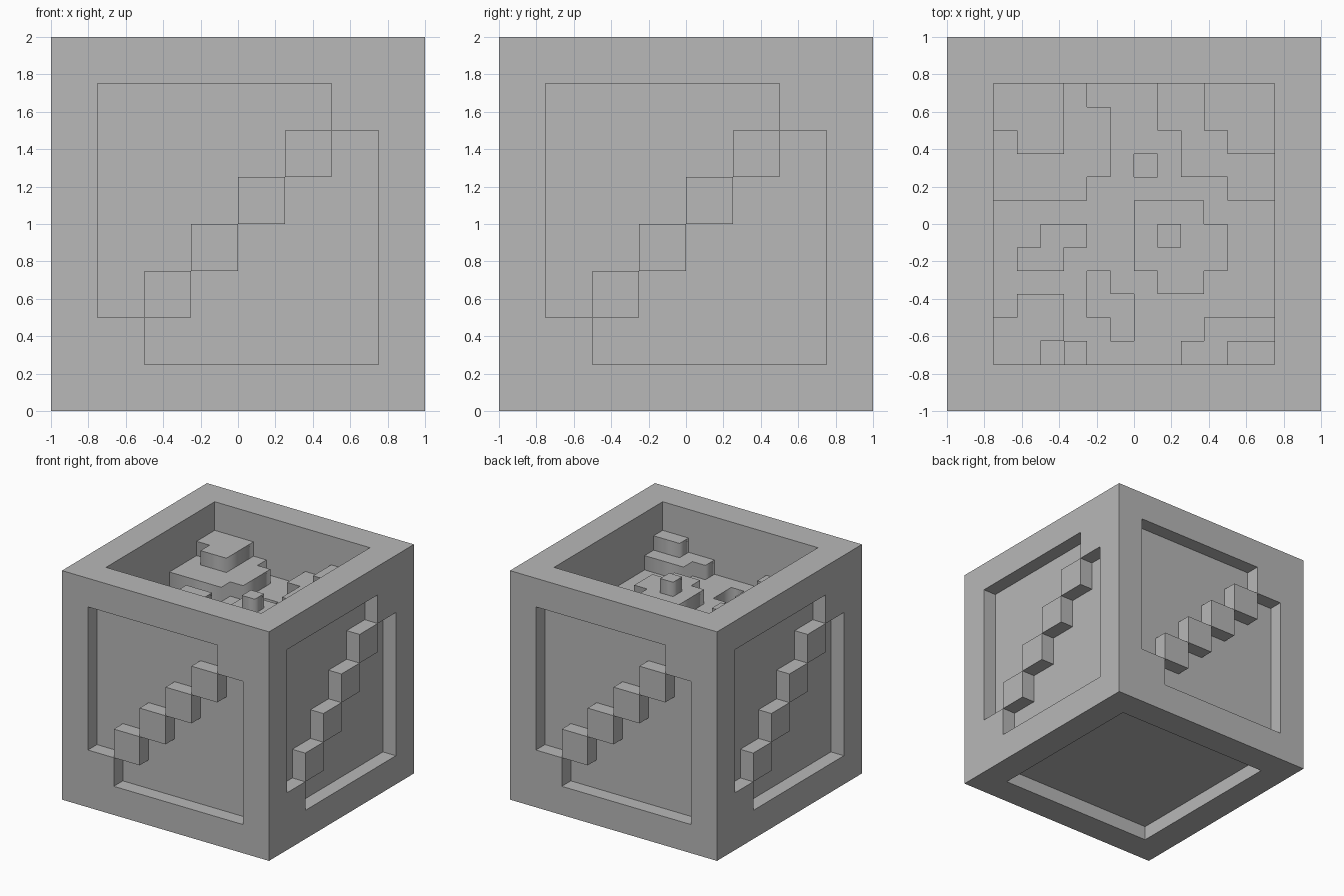
import bpy
import bmesh
import math
from mathutils import Matrix, Vector

default = bpy.data.objects.get("Cube")
if default:
    bpy.data.objects.remove(default, do_unlink=True)

UNIT = 1 / 8      # every part sits on a grid of eighths

stone = bpy.data.materials.new("plain grey")
stone.use_nodes = True
grey = (0.48, 0.48, 0.48, 1)
stone.diffuse_color = grey
stone.node_tree.nodes["Principled BSDF"].inputs["Base Color"].default_value = grey


def add_object(name, bm):
    """Turn a bmesh into a finished flat-shaded object."""
    bmesh.ops.recalc_face_normals(bm, faces=bm.faces[:])
    mesh = bpy.data.meshes.new(name)
    bm.to_mesh(mesh)
    bm.free()
    mesh.materials.clear()
    mesh.materials.append(stone)
    obj = bpy.data.objects.new(name, mesh)
    bpy.context.collection.objects.link(obj)
    return obj


def box(name, low, high, turn=0):
    """Box between two grid corners, turned about z by quarter turns."""
    low, high = Vector(low) * UNIT, Vector(high) * UNIT
    bm = bmesh.new()
    place = (Matrix.Rotation(turn * math.pi / 2, 4, "Z")
             @ Matrix.Translation((low + high) / 2)
             @ Matrix.Diagonal((*(high - low), 1)))
    bmesh.ops.create_cube(bm, size=1, matrix=place)
    return add_object(name, bm)


def outline(start, runs):
    """Corners of a stepped outline: runs alternate along x and y."""
    points = [Vector(start)]
    for i, run in enumerate(runs):
        step = (0, run) if i % 2 else (run, 0)
        points.append(points[-1] + Vector(step))
    return points


def slab(name, base, shapes):
    """One-unit-thick slab; outlines after the first become holes."""
    curve = bpy.data.curves.new(name, "CURVE")
    curve.dimensions = "2D"
    curve.fill_mode = "BOTH"
    curve.extrude = UNIT / 2
    for start, runs in shapes:
        points = outline(start, runs)
        spline = curve.splines.new("POLY")
        spline.points.add(len(points) - 1)
        for target, p in zip(spline.points, points):
            target.co = (p.x * UNIT, p.y * UNIT, 0, 1)
        spline.use_cyclic_u = True
    helper = bpy.data.objects.new(name + "_outline", curve)
    bpy.context.collection.objects.link(helper)
    graph = bpy.context.evaluated_depsgraph_get()
    mesh = bpy.data.meshes.new_from_object(helper.evaluated_get(graph))
    bm = bmesh.new()
    bm.from_mesh(mesh)
    bpy.data.objects.remove(helper, do_unlink=True)
    bpy.data.meshes.remove(mesh)
    bmesh.ops.remove_doubles(bm, verts=bm.verts[:], dist=UNIT / 100)
    bmesh.ops.translate(bm, verts=bm.verts[:], vec=(0, 0, (base + 0.5) * UNIT))
    return add_object(name, bm)


# Four sides: post, rails, recessed panel and a diagonal flight of blocks
for turn, side in enumerate(("front", "left", "back", "right")):
    box(side + "_post", (-8, -8, 0), (-6, -6, 16), turn)
    box(side + "_bottom_rail", (-6, -8, 0), (6, -6, 2), turn)
    box(side + "_top_rail", (-6, -8, 14), (6, -6, 16), turn)
    box(side + "_panel", (-6, -7, 2), (6, -6, 14), turn)
    for i in range(6):
        x, z = 2 * i - 6, 2 * i + 2
        box(f"{side}_step_{i}", (x, -8, z), (x + 2, -7, z + 2), turn)

# Solid core, whose underside is the recessed base panel
box("core", (-6, -6, 1), (6, 6, 11))

# Ground layer inside the open top, with two pits
square_pit = ((0, 3), (1, -1, -1))
stepped_pit = ((-2, -2), (1, -1, 1, -2, -1, 1, -1))
slab("ground", 11, [((-6, -6), (12, 12, -12)), square_pit, stepped_pit])

# Lower terraces
lower = {
    "back_right_terrace": ((-6, 6), (4, -1, 1, -3, -1, -1, -4)),
    "back_left_terrace": ((6, 6), (-5, -2, 1, -2, 2, -1, 2)),
    "front_left_terrace": ((6, -6), (-4, 1, 1, 1, 3)),
    "front_right_terrace": ((-6, -6), (2, 1, 1, 2, -2, -1, -1)),
    "front_small_terrace": ((-3, -6), (1, 1, -1)),
    "middle_terrace": ((0, 1), (3, -1, 1, -2, -1, -1, -2, 1, -1)),
    "side_terrace": ((-4, 0), (2, -1, -1, -1, -2, 1, 1)),
}
for name, shape in lower.items():
    slab(name, 12, [shape])

# Upper terraces
upper = {
    "back_right_peak": ((-6, 6), (3, -3, -2, 1, -1)),
    "back_left_peak": ((6, 6), (-3, -2, 1, -1, 2)),
    "front_left_peak": ((6, -6), (-2, 1, 2)),
    "middle_peak": ((1, 0), (1, -1, -1)),
}
for name, shape in upper.items():
    slab(name, 13, [shape])
